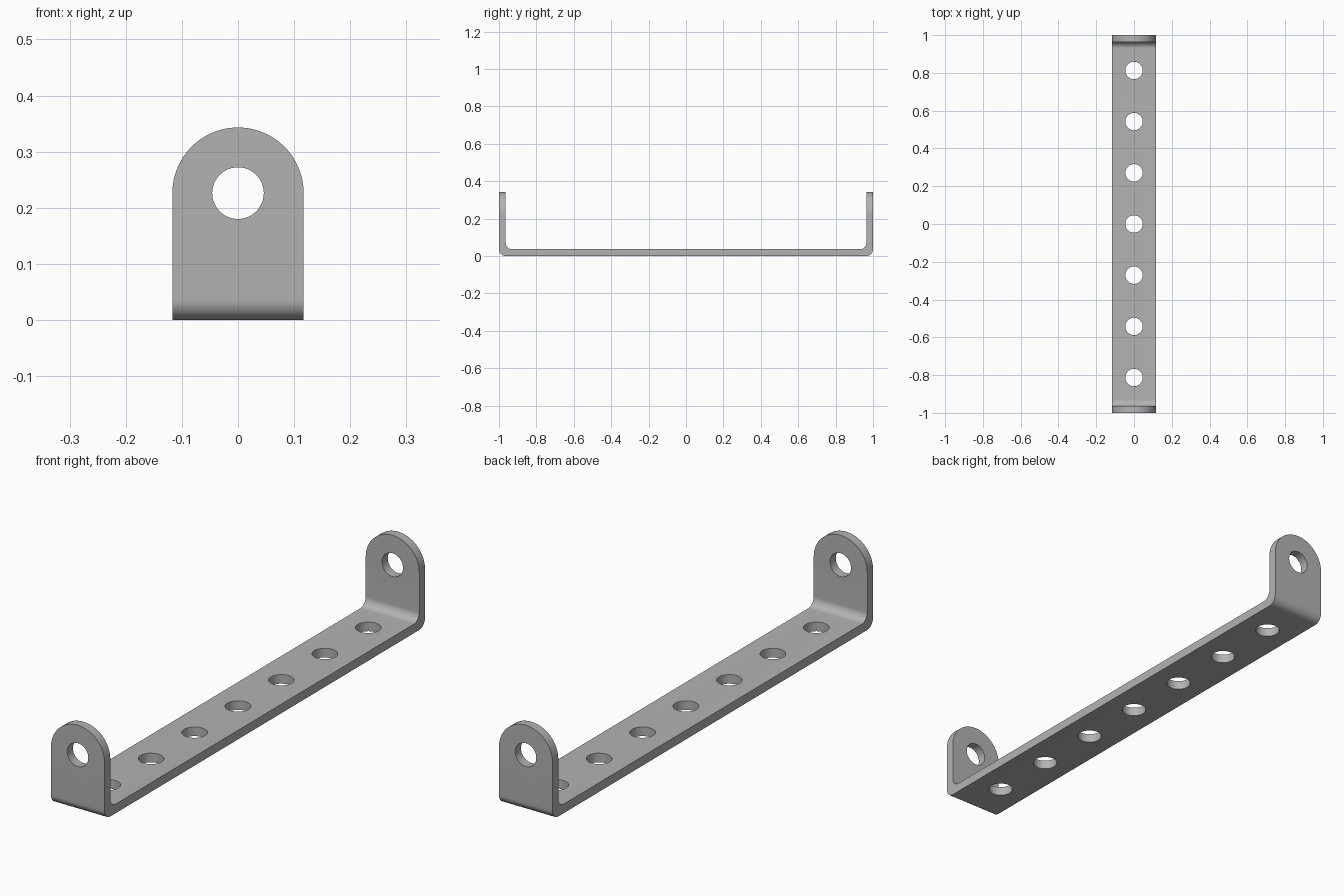
import bpy, bmesh
from math import pi, sin, cos, radians
from mathutils import Vector, Matrix

cube = bpy.data.objects.get("Cube")
if cube:
    bpy.data.objects.remove(cube, do_unlink=True)

HALF_W, HEIGHT, THICK = 0.117, 0.343, 0.036
HOLE_R, PITCH = 0.046, 0.271
OUTER_R, INNER_R = 0.036, 0.034
EAR_Z = HEIGHT - HALF_W

steel = bpy.data.materials.new("grey_steel")
steel.use_nodes = True
colour = (0.45, 0.45, 0.45, 1)
steel.diffuse_color = colour
steel.node_tree.nodes["Principled BSDF"].inputs["Base Color"].default_value = colour


def arc(cx, cy, r, start, end, steps):
    """Points on an arc, angles in degrees."""
    angles = [radians(start + (end - start) * i / steps) for i in range(steps + 1)]
    return [(cx + r * cos(a), cy + r * sin(a)) for a in angles]


def prism(name, outline, to_3d, direction):
    """Extrude a closed 2D outline along a direction."""
    bm = bmesh.new()
    face = bm.faces.new([bm.verts.new(to_3d(u, v)) for u, v in outline])
    moved = bmesh.ops.extrude_face_region(bm, geom=[face])["geom"]
    verts = [g for g in moved if isinstance(g, bmesh.types.BMVert)]
    bmesh.ops.translate(bm, verts=verts, vec=Vector(direction))
    bmesh.ops.recalc_face_normals(bm, faces=bm.faces)
    return to_object(name, bm)


def to_object(name, bm):
    mesh = bpy.data.meshes.new(name)
    bm.to_mesh(mesh)
    bm.free()
    obj = bpy.data.objects.new(name, mesh)
    bpy.context.collection.objects.link(obj)
    return obj


def boolean(target, cutter, operation):
    """Apply a boolean and discard its cutter."""
    cutter.hide_render = True
    mod = target.modifiers.new(operation.lower(), "BOOLEAN")
    mod.operation, mod.solver, mod.object = operation, "EXACT", cutter
    bpy.context.view_layer.objects.active = target
    bpy.ops.object.modifier_apply(modifier=mod.name)
    bpy.data.objects.remove(cutter, do_unlink=True)


# Bent strip: half of the U section, mirrored, extruded wider than needed
inner = 1 - THICK
outer_half = arc(1 - OUTER_R, OUTER_R, OUTER_R, -90, 0, 12) + [(1, HEIGHT + 0.1)]
inner_half = [(inner, HEIGHT + 0.1)] + arc(
    inner - INNER_R, THICK + INNER_R, INNER_R, 0, -90, 12)
half = outer_half + inner_half
section = half + [(-y, z) for y, z in reversed(half)]
bracket = prism("bracket", section, lambda y, z: (-0.2, y, z), (0.4, 0, 0))

# Round-topped outline trims the strip and both ears
ear = [(-HALF_W, -0.1), (HALF_W, -0.1)] + arc(0, EAR_Z, HALF_W, 0, 180, 48)
boolean(bracket, prism("ear_outline", ear, lambda x, z: (x, -1.1, z), (0, 2.2, 0)), "INTERSECT")

# Row of base holes
bm = bmesh.new()
for i in range(-3, 4):
    bmesh.ops.create_cone(bm, cap_ends=True, segments=48, radius1=HOLE_R, radius2=HOLE_R,
                          depth=0.15, matrix=Matrix.Translation((0, i * PITCH, 0)))
boolean(bracket, to_object("base_holes", bm), "DIFFERENCE")

# One long pin cuts the holes in both ears
bm = bmesh.new()
bmesh.ops.create_cone(bm, cap_ends=True, segments=48, radius1=HOLE_R, radius2=HOLE_R, depth=2.2,
                      matrix=Matrix.Translation((0, 0, EAR_Z)) @ Matrix.Rotation(pi / 2, 4, "X"))
boolean(bracket, to_object("ear_holes", bm), "DIFFERENCE")

# Finish
bracket.data.materials.clear()
bracket.data.materials.append(steel)
bpy.ops.object.select_all(action="DESELECT")
bracket.select_set(True)
bpy.context.view_layer.objects.active = bracket
bpy.ops.object.shade_smooth_by_angle(angle=radians(30))
